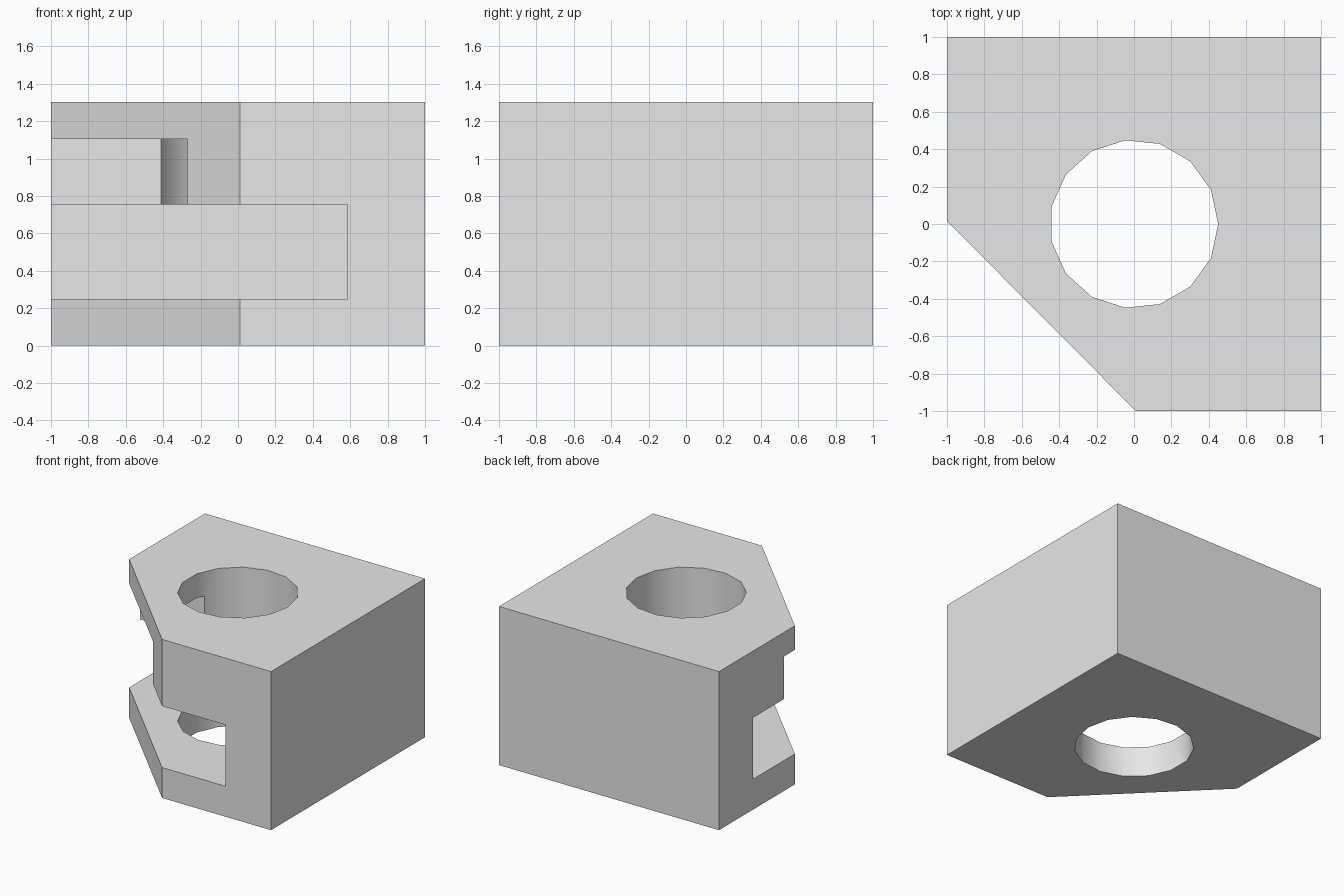
import bpy
import bmesh
import math

cube = bpy.data.objects.get("Cube")
if cube:
    bpy.data.objects.remove(cube, do_unlink=True)

HEIGHT = 1.303


def material(name, colour):
    mat = bpy.data.materials.new(name)
    mat.use_nodes = True
    mat.diffuse_color = colour
    mat.node_tree.nodes["Principled BSDF"].inputs["Base Color"].default_value = colour
    return mat


def prism(name, outline, bottom, top):
    """Extrude a flat outline straight up between two heights."""
    bm = bmesh.new()
    base = bm.faces.new([bm.verts.new((x, y, bottom)) for x, y in outline])
    ext = bmesh.ops.extrude_face_region(bm, geom=[base])
    moved = [v for v in ext["geom"] if isinstance(v, bmesh.types.BMVert)]
    bmesh.ops.translate(bm, verts=moved, vec=(0, 0, top - bottom))
    bmesh.ops.recalc_face_normals(bm, faces=bm.faces)
    mesh = bpy.data.meshes.new(name)
    bm.to_mesh(mesh)
    bm.free()
    obj = bpy.data.objects.new(name, mesh)
    bpy.context.collection.objects.link(obj)
    return obj


def box_outline(x0, x1, y0, y1):
    return [(x0, y0), (x1, y0), (x1, y1), (x0, y1)]


# Block with one corner cut off
block = prism("bracket_block",
              [(0.01, -1), (1, -1), (1, 1), (-1, 1), (-1, 0.015)], 0, HEIGHT)
block.data.materials.append(material("plain grey", (0.8, 0.8, 0.8, 1)))

# Cutters: vertical bore, wide slot, and the smaller notch above the slot
sides = 15
circle = [(0.45 * math.cos(math.tau * i / sides),
           0.45 * math.sin(math.tau * i / sides)) for i in range(sides)]
cutters = [
    prism("bore_cutter", circle, -0.2, HEIGHT + 0.2),
    prism("slot_cutter", box_outline(-1.2, 0.585, -1.2, 0.56), 0.25, 0.755),
    prism("notch_cutter", box_outline(-1.2, -0.27, -1.2, 0.156), 0.5, 1.105),
]

bpy.ops.object.select_all(action="DESELECT")
block.select_set(True)
bpy.context.view_layer.objects.active = block
for cutter in cutters:
    cutter.hide_render = True
    mod = block.modifiers.new(cutter.name, "BOOLEAN")
    mod.operation = "DIFFERENCE"
    mod.solver = "EXACT"
    mod.object = cutter
    bpy.ops.object.modifier_apply(modifier=mod.name)
    bpy.data.objects.remove(cutter, do_unlink=True)

# Smooth bore wall, crisp block edges
bpy.ops.object.shade_smooth_by_angle(angle=math.radians(30))
